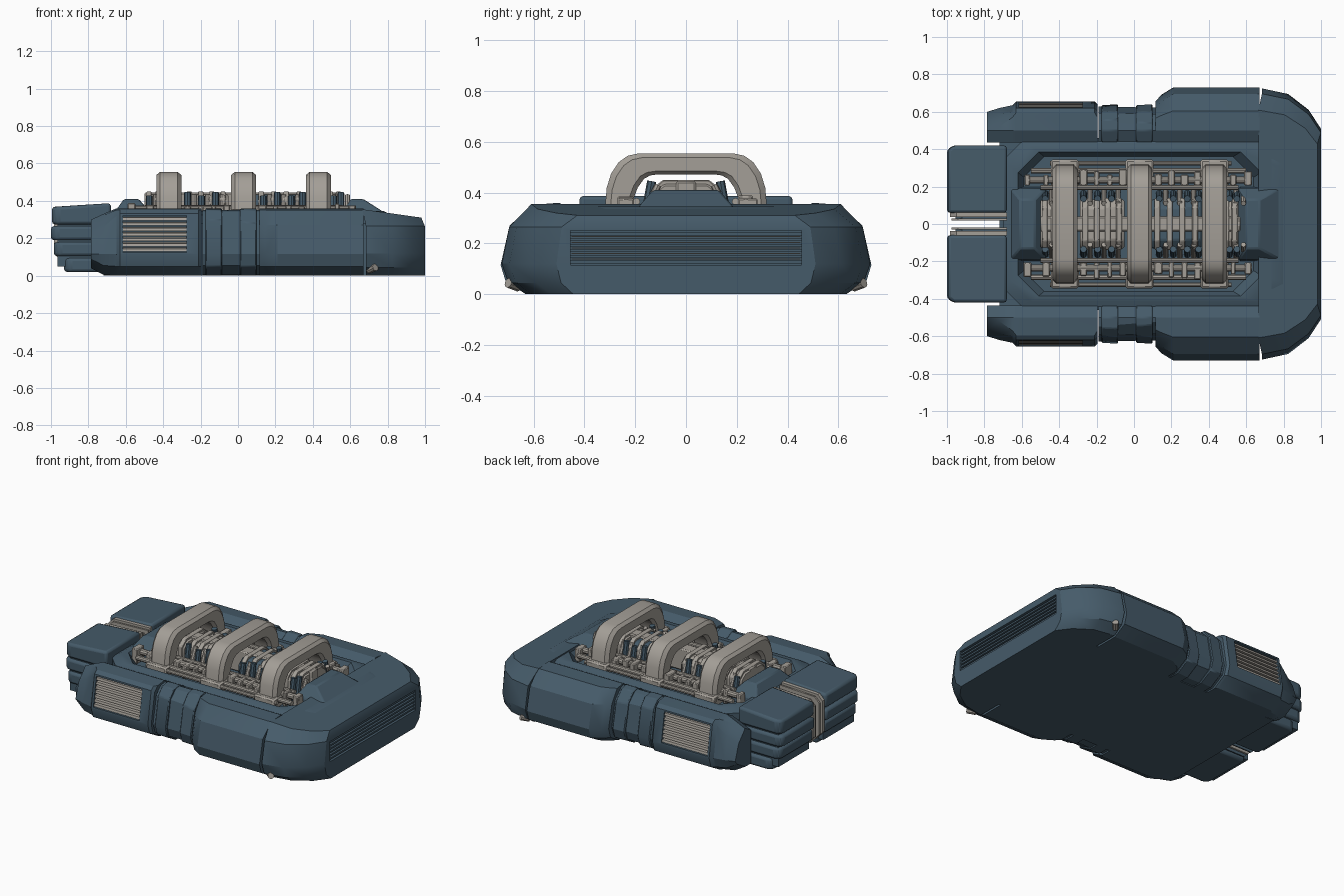
import bpy, bmesh, math, random
from mathutils import Vector, Matrix

if "Cube" in bpy.data.objects:
    bpy.data.objects.remove(bpy.data.objects["Cube"])

random.seed(4)


def material(name, col):
    m = bpy.data.materials.new(name)
    m.diffuse_color = (*col, 1)
    m.use_nodes = True
    m.node_tree.nodes["Principled BSDF"].inputs["Base Color"].default_value = m.diffuse_color
    return m


BLUE = material("slate_blue", (0.060, 0.104, 0.142))
GREY = material("warm_grey", (0.37, 0.345, 0.31))


def finish(name, bm, mat, bevel=0.0, segs=1):
    bmesh.ops.recalc_face_normals(bm, faces=bm.faces)
    me = bpy.data.meshes.new(name)
    bm.to_mesh(me)
    bm.free()
    if mat:
        me.materials.append(mat)
    ob = bpy.data.objects.new(name, me)
    bpy.context.collection.objects.link(ob)
    if bevel:
        b = ob.modifiers.new("bevel", 'BEVEL')
        b.width, b.segments, b.limit_method = bevel, segs, 'ANGLE'
        b.angle_limit = math.radians(30)
    return ob


def loft(name, rings, mat, bevel=0.0, segs=1):
    """Skin equal-length rings of 3D points and cap both ends."""
    bm = bmesh.new()
    vs = [[bm.verts.new(p) for p in r] for r in rings]
    n = len(vs[0])
    for a, b in zip(vs, vs[1:]):
        for i in range(n):
            j = (i + 1) % n
            bm.faces.new((a[i], a[j], b[j], b[i]))
    bm.faces.new(vs[0])
    bm.faces.new(vs[-1])
    return finish(name, bm, mat, bevel, segs)


def box(name, x0, x1, y0, y1, z0, z1, mat, bevel=0.0):
    ring = lambda z: [(x0, y0, z), (x1, y0, z), (x1, y1, z), (x0, y1, z)]
    return loft(name, [ring(z0), ring(z1)], mat, bevel)


def rod(name, p, q, r, mat, n=10):
    p, q = Vector(p), Vector(q)
    bm = bmesh.new()
    rot = (q - p).to_track_quat('Z', 'Y').to_matrix().to_4x4()
    bmesh.ops.create_cone(bm, cap_ends=True, segments=n, radius1=r, radius2=r,
                          depth=(q - p).length, matrix=Matrix.Translation((p + q) / 2) @ rot)
    return finish(name, bm, mat)


def octagon(x0, x1, y, c, z):
    return [(x0 + c, -y, z), (x1 - c, -y, z), (x1, -y + c, z), (x1, y - c, z),
            (x1 - c, y, z), (x0 + c, y, z), (x0, y - c, z), (x0, -y + c, z)]


def cut(ob, cutter):
    """Subtract the cutter and bake the result."""
    m = ob.modifiers.new("cut", 'BOOLEAN')
    m.operation, m.solver, m.object = 'DIFFERENCE', 'EXACT', cutter
    dg = bpy.context.evaluated_depsgraph_get()
    ob_mesh = bpy.data.meshes.new_from_object(ob.evaluated_get(dg))
    ob.modifiers.clear()
    ob.data = ob_mesh
    bpy.data.objects.remove(cutter)


# central hull and the sunken engine bay
box("base_hull", -0.72, 0.80, -0.46, 0.46, 0.0, 0.28, BLUE)
loft("bay_rim", [octagon(-0.70, 0.82, 0.44, 0.10, 0.02),
                 octagon(-0.70, 0.82, 0.44, 0.10, 0.325),
                 octagon(-0.66, 0.78, 0.415, 0.11, 0.345),
                 octagon(-0.62, 0.68, 0.385, 0.11, 0.345),
                 octagon(-0.59, 0.64, 0.36, 0.11, 0.29)], BLUE)

# raised ramps at both ends of the bay
for nm, a, b, c, d in (("front_ramp", 0.56, 0.78, 0.60, 0.67),
                       ("rear_ramp", -0.66, -0.47, -0.61, -0.53)):
    sq = lambda x0, x1, y, z: [(x0, -y, z), (x1, -y, z), (x1, y, z), (x0, y, z)]
    loft(nm, [sq(a, b, 0.20, 0.28), sq(a, b, 0.19, 0.34), sq(c, d, 0.13, 0.41)], BLUE, 0.008)

# front bumper with chamfered corners and wide grille
half = [(0.68, 0.725), (0.82, 0.695), (0.93, 0.61), (0.995, 0.51)]
plan = half + [(x, -y) for x, y in reversed(half)]
rings = [[(x + 0.004, y * k, z) for x, y in plan]
         for z, k in ((0.0, 0.87), (0.045, 0.965), (0.12, 1.0), (0.265, 0.96))]
rings.append([(x - 0.015, y * 0.84, 0.355 - 0.045 * (x - 0.68) / 0.32) for x, y in plan])
bumper = loft("front_bumper", rings, BLUE)
cut(bumper, box("grille_cutter", 0.945, 1.1, -0.455, 0.455, 0.115, 0.25, None))
for i in range(6):
    z = 0.127 + i * 0.0222
    box("grille_slat", 0.94, 0.99, -0.456, 0.456, z - 0.006, z + 0.005, BLUE)
    if i < 5:
        box("grille_inner_bar", 0.94, 0.958, -0.45, 0.45, z + 0.009, z + 0.013, GREY)


def section(s, x, Y, zs=0.27, ti=0.12, lo=0.0, hi=0.36):
    pts = [(0.435, lo), (Y - 0.11, lo), (Y - 0.02, lo + 0.05), (Y, 0.115),
           (Y - 0.035, zs), (Y - ti, hi - 0.008), (0.50, hi), (0.435, hi - 0.035)]
    return [(x, s * y, z) for y, z in pts]


for s in (1, -1):
    # rear side pod with a slatted vent
    pod = loft("vent_pod", [section(s, -0.785, 0.60, 0.22, 0.10, 0.04, 0.30),
                            section(s, -0.72, 0.62, 0.26, 0.10, 0.005, 0.33),
                            section(s, -0.65, 0.635, 0.32, 0.065),
                            section(s, -0.63, 0.655, 0.332, 0.06),
                            section(s, -0.21, 0.655, 0.332, 0.06),
                            section(s, -0.195, 0.64, 0.32, 0.07)], BLUE)
    y0, y1 = sorted((s * 0.585, s * 0.8))
    cut(pod, box("vent_cutter", -0.615, -0.275, y0, y1, 0.125, 0.322, None))
    for i in range(7):
        z = 0.14 + i * 0.0278
        yf = 0.651 - 0.035 * (z - 0.115) / 0.217
        pts = [(yf, z - 0.011), (yf - 0.004, z + 0.004), (yf - 0.06, z + 0.012), (yf - 0.06, z - 0.002)]
        loft("vent_slat", [[(x, s * y, q) for y, q in pts] for x in (-0.616, -0.274)], GREY)

    # middle link and its overlapping panels
    loft("middle_link", [section(s, -0.19, 0.628, 0.30, 0.08, 0.005, 0.352),
                         section(s, 0.125, 0.622, 0.28, 0.10, 0.005, 0.352)], BLUE)
    loft("link_panel", [section(s, -0.175, 0.635, 0.30, 0.08),
                        section(s, -0.085, 0.64, 0.30, 0.08)], BLUE, 0.006)
    loft("link_panel", [section(s, 0.01, 0.635, 0.29, 0.09),
                        section(s, 0.10, 0.64, 0.28, 0.10)], BLUE, 0.006)

    # wide front side pod
    loft("front_pod", [section(s, 0.115, 0.655, 0.27, 0.09),
                       section(s, 0.145, 0.69, 0.27, 0.11),
                       section(s, 0.21, 0.73, 0.27, 0.125),
                       section(s, 0.67, 0.73, 0.27, 0.125)], BLUE)
    rod("tow_pin", (0.70, s * 0.66, 0.03), (0.735, s * 0.70, 0.045), 0.02, GREY)

    # stacked rear blocks
    y0, y1 = sorted((s * 0.075, s * 0.40))
    box("rear_block_core", -0.965, -0.68, y0, y1, 0.05, 0.36, BLUE)
    for x0, z0, z1 in ((-0.93, 0.02, 0.095), (-0.985, 0.105, 0.18), (-1.0, 0.19, 0.265), (-0.995, 0.275, 0.388)):
        pl = [(x0, 0.06), (-0.68, 0.06), (-0.68, 0.42), (x0 + 0.03, 0.42), (x0, 0.395)]
        r = [[(x, s * y, z) for x, y in pl] for z in (z0, z1)]
        if z1 > 0.38:   # top slab slopes down to the rear
            r[1] = [(x, y, z - (0.02 if x < -0.9 else 0)) for x, y, z in r[1]]
        loft("rear_block_slab", r, BLUE, 0.016, 2)
    # grey bands that wrap over the rear between the blocks
    prof = [(-0.68, 0.06), (-0.93, 0.06), (-0.985, 0.12), (-0.985, 0.33), (-0.95, 0.365), (-0.68, 0.375)]
    for ya, yb, m, d in ((0.018, 0.030, GREY, 0.01), (0.030, 0.038, BLUE, 0.03), (0.038, 0.062, GREY, 0)):
        loft("rear_band", [[(x + (d if x < -0.7 else 0), s * y, z - d) for x, z in prof] for y in (ya, yb)], m)

    # pipe rails along the bay
    for y, z, r, a, b in ((0.195, 0.365, 0.014, -0.50, 0.56), (0.235, 0.355, 0.020, -0.58, 0.63),
                          (0.285, 0.335, 0.016, -0.55, 0.60), (0.325, 0.33, 0.013, -0.45, 0.52)):
        rod("bay_rail", (a, s * y, z), (b, s * y, z), r, GREY)
    # clamps and couplings on the rails
    for x in (-0.57, -0.47, -0.27, -0.20, -0.13, -0.06, 0.13, 0.20, 0.27, 0.34, 0.53, 0.61):
        w = random.uniform(0.012, 0.022)
        y0, y1 = sorted((s * 0.205, s * random.uniform(0.26, 0.30)))
        box("rail_clamp", x - w, x + w, y0, y1, 0.29, random.uniform(0.37, 0.39), GREY, 0.005)
    # posts and pistons beside the engine
    for i, x in enumerate((-0.475, -0.27, -0.195, -0.12, 0.135, 0.21, 0.285, 0.345, 0.51, 0.55)):
        rod("blue_post", (x, s * 0.165, 0.28), (x, s * 0.135, 0.445 if i % 2 else 0.425), 0.018, BLUE, 8)
        rod("grey_piston", (x + 0.035, s * 0.18, 0.28), (x + 0.035, s * 0.11, 0.43), 0.014, GREY, 8)
    # arch feet
    for x in (-0.37, 0.03, 0.43):
        y0, y1 = sorted((s * 0.18, s * 0.345))
        box("arch_foot", x - 0.075, x + 0.075, y0, y1, 0.28, 0.355, GREY, 0.01)

# engine block segments with cooling ribs
for x0, x1 in ((-0.50, -0.31), (-0.29, -0.05), (0.09, 0.36), (0.38, 0.56)):
    hull = [(-0.13, 0.28), (0.13, 0.28), (0.13, 0.40), (0.085, 0.435), (-0.085, 0.435), (-0.13, 0.40)]
    loft("engine_segment", [[(x, y, z) for y, z in hull] for x in (x0, x1)],
         BLUE if x0 == 0.09 else GREY, 0.008)
    n = 4
    for i in range(n):
        x = x0 + (i + 0.5) * (x1 - x0) / n
        loft("engine_rib", [[(x + d, y * 1.06, 0.28 + (z - 0.28) * 1.1) for y, z in hull]
                            for d in (-0.015, 0.015)], GREY, 0.005)
box("engine_spine", -0.50, 0.57, -0.04, 0.04, 0.30, 0.445, GREY, 0.008)

# three big arched ducts
outer = [(0.32, 0.33), (0.312, 0.42), (0.295, 0.475), (0.265, 0.52), (0.23, 0.545), (0.185, 0.555)]
inner = [(0.215, 0.33), (0.205, 0.38), (0.19, 0.42), (0.165, 0.455), (0.14, 0.468), (0.11, 0.472)]
for cx in (-0.37, 0.03, 0.43):
    ya = outer + [(-y, z) for y, z in reversed(outer)]
    yb = inner + [(-y, z) for y, z in reversed(inner)]
    path = []
    for (a, b), (c, d) in zip(ya, yb):
        path.append([(cx - 0.067, a + (c - a) * 0.2, b + (d - b) * 0.2), (cx - 0.047, a, b),
                     (cx + 0.047, a, b), (cx + 0.067, a + (c - a) * 0.2, b + (d - b) * 0.2),
                     (cx + 0.067, c + (a - c) * 0.15, d + (b - d) * 0.15), (cx + 0.05, c, d),
                     (cx - 0.05, c, d), (cx - 0.067, c + (a - c) * 0.15, d + (b - d) * 0.15)])
    loft("arched_duct", path, GREY)

# soft shading with crisp edges
for ob in bpy.context.scene.objects:
    ob.select_set(ob.type == 'MESH')
    bpy.context.view_layer.objects.active = ob
bpy.ops.object.shade_smooth_by_angle(angle=math.radians(28))
